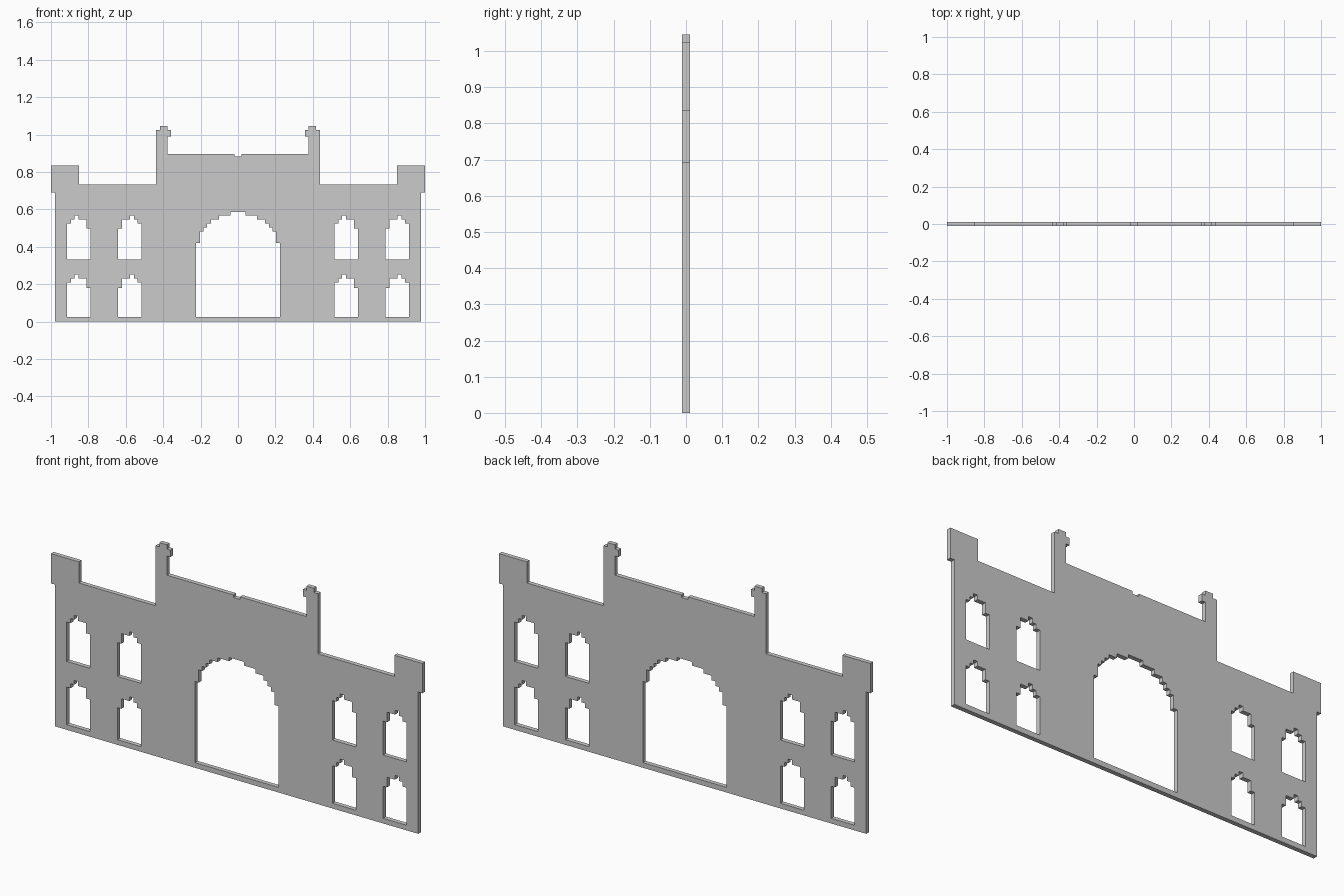
import bpy, bmesh
from mathutils import Matrix

if "Cube" in bpy.data.objects:
    bpy.data.objects.remove(bpy.data.objects["Cube"])

HALF_DEPTH = 0.0108


def flip(points):
    """Mirror a profile across x = 0."""
    return [(-x, z) for x, z in reversed(points)]


def window(x, sill, spring):
    """Stepped window opening: low shoulder on the right, left edge at x."""
    steps = [(0, .027), (.021, .027), (.021, .049), (.04, .049), (.04, .07),
             (.062, .07), (.062, .049), (.105, .049), (.105, 0), (.126, 0)]
    return ([(x, sill)] + [(x + dx, spring + dz) for dx, dz in steps]
            + [(x + .126, sill)])


# Left half of the skyline: end block, wing, turret with cap, centre notch
skyline = [(-.978, 0), (-.978, .69), (-1, .69), (-1, .835), (-.85, .835),
           (-.85, .732), (-.438, .732), (-.438, 1.024), (-.416, 1.024),
           (-.416, 1.045), (-.376, 1.045), (-.376, 1.024), (-.357, 1.024),
           (-.357, .99), (-.376, .99), (-.376, .897), (-.018, .897), (-.018, .884)]

# Left half of the stepped gateway arch
arch = [(-.225, .025), (-.225, .42), (-.204, .42), (-.204, .482), (-.185, .482),
        (-.185, .503), (-.166, .503), (-.166, .525), (-.145, .525), (-.145, .547),
        (-.102, .547), (-.102, .568), (-.04, .568), (-.04, .586)]

loops = [skyline + flip(skyline), arch + flip(arch)]

# Two storeys of windows; each one is mirrored to the other wing
for sill, spring in ((.025, .181), (.333, .498)):
    for x in (-.915, .516):
        opening = window(x, sill, spring)
        loops += [opening, flip(opening)]

# Filled outline with openings, extruded to the wall thickness
curve = bpy.data.curves.new("facade_outline", 'CURVE')
curve.dimensions = '2D'
curve.fill_mode = 'BOTH'
curve.extrude = HALF_DEPTH
for pts in loops:
    spline = curve.splines.new('POLY')
    spline.points.add(len(pts) - 1)
    for p, (x, z) in zip(spline.points, pts):
        p.co = (x, z, 0, 1)
    spline.use_cyclic_u = True

outline = bpy.data.objects.new("facade_outline", curve)
bpy.context.collection.objects.link(outline)
bpy.context.view_layer.update()
depsgraph = bpy.context.evaluated_depsgraph_get()
mesh = bpy.data.meshes.new_from_object(outline.evaluated_get(depsgraph))
bpy.data.objects.remove(outline)

# Stand the wall upright and weld the rims to the faces
mesh.transform(Matrix.Rotation(1.5707963268, 4, 'X'))
bm = bmesh.new()
bm.from_mesh(mesh)
bmesh.ops.remove_doubles(bm, verts=bm.verts, dist=1e-4)
bmesh.ops.recalc_face_normals(bm, faces=bm.faces)
for face in bm.faces:
    face.smooth = False
bm.to_mesh(mesh)
bm.free()
mesh.name = "facade_wall"
wall = bpy.data.objects.new("facade_wall", mesh)
bpy.context.collection.objects.link(wall)
